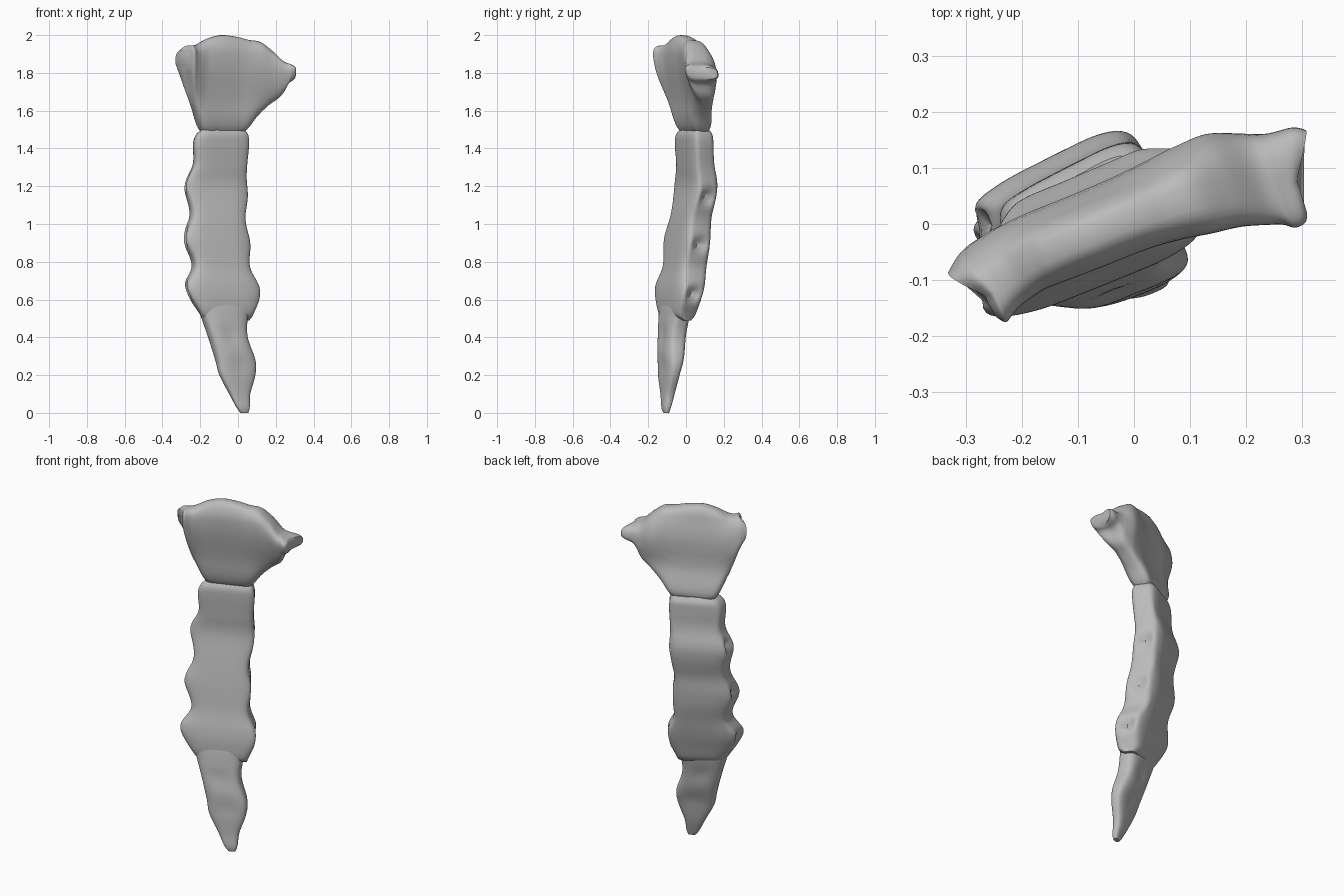
import bpy, bmesh, math

cube = bpy.data.objects.get("Cube")
if cube:
    bpy.data.objects.remove(cube, do_unlink=True)

TURN = math.radians(22)          # the flat plate is turned about the vertical
C, S = math.cos(TURN), math.sin(TURN)

bone = bpy.data.materials.new("bone_grey")
bone.use_nodes = True
tint = (0.5, 0.5, 0.5, 1)
bone.diffuse_color = tint
bone.node_tree.nodes["Principled BSDF"].inputs["Base Color"].default_value = tint


def to_world(u, v, z):
    return (u * C - v * S, u * S + v * C, z)


def bump(x, centre, width):
    return math.exp(-((x - centre) / width) ** 2)


def smooth_rows(rows, steps):
    """Catmull-Rom interpolation of the section rows."""
    out = []
    for i in range(len(rows) - 1):
        p = [rows[max(0, min(len(rows) - 1, i + k))] for k in (-1, 0, 1, 2)]
        for s in range(steps):
            t = s / steps
            out.append([b + t / 2 * (c - a + t * (2*a - 5*b + 4*c - d + t * (3*(b - c) + d - a)))
                        for a, b, c, d in zip(*p)])
    return out + [list(rows[-1])]


def loft(name, rows, place, steps=8, sides=48, power=3.5):
    """Skin superellipse sections; place() maps a unit section point to space."""
    bm = bmesh.new()
    rings = []
    for row in smooth_rows(rows, steps):
        ring = []
        for k in range(sides):
            a = math.tau * k / sides
            p, q = (math.copysign(abs(f) ** (2 / power), f) for f in (math.cos(a), math.sin(a)))
            ring.append(bm.verts.new(to_world(*place(row, p, q))))
        rings.append(ring)
    for lo, hi in zip(rings, rings[1:]):
        for k in range(sides):
            n = (k + 1) % sides
            bm.faces.new((lo[k], lo[n], hi[n], hi[k]))
    bm.faces.new(rings[0])
    bm.faces.new(rings[-1])
    bmesh.ops.recalc_face_normals(bm, faces=bm.faces)
    mesh = bpy.data.meshes.new(name)
    bm.to_mesh(mesh)
    bm.free()
    mesh.materials.append(bone)
    obj = bpy.data.objects.new(name, mesh)
    bpy.context.collection.objects.link(obj)
    bpy.ops.object.select_all(action='DESELECT')
    obj.select_set(True)
    bpy.context.view_layer.objects.active = obj
    bpy.ops.object.shade_smooth_by_angle(angle=math.radians(45))
    return obj


# Rib sockets along each edge: raised rim with a hollow in the middle
SOCKETS = {1: (1.14, 0.89, 0.63), -1: (1.22, 0.93, 0.65)}


def place_plate(row, p, q):
    z, x0, x1, v, t = row
    u0 = (x0 + (v + t) * S) / C - 0.022
    u1 = (x1 + (v - t) * S) / C + 0.02
    u = (u0 + u1) / 2 + p * (u1 - u0) / 2
    # front face is wider than the rear face
    u -= 0.014 * p * q
    side = 1 if p > 0 else -1
    edge = max(0, (abs(p) - 0.75) / 0.25)
    for h in SOCKETS[side]:
        u += side * edge * (0.018 * bump(z, h, 0.07) - 0.04 * bump(z, h, 0.04) * bump(q, 0.1, 0.45))
    # shallow cross hollows on the rear face between the sockets
    rear = max(0, q)
    dip = 0.008 * rear * (1 - edge) * sum(bump(z, h, 0.07) for h in (1.34, 1.03, 0.77))
    return u, v + q * t - dip + 0.012 * p * rear, z


# Long central plate: height, left limit, right limit, depth, half thickness
loft("body_plate", [
    (0.49, -0.17, 0.04, -0.01, 0.025),
    (0.52, -0.20, 0.065, -0.017, 0.058),
    (0.60, -0.25, 0.09, -0.008, 0.073),
    (0.68, -0.28, 0.09, 0.008, 0.08),
    (0.78, -0.25, 0.05, 0.033, 0.082),
    (0.92, -0.285, 0.04, 0.052, 0.08),
    (1.05, -0.26, 0.025, 0.072, 0.076),
    (1.20, -0.28, 0.03, 0.096, 0.071),
    (1.31, -0.24, 0.035, 0.086, 0.066),
    (1.42, -0.24, 0.045, 0.077, 0.064),
    (1.47, -0.225, 0.04, 0.075, 0.061),
    (1.50, -0.19, 0.02, 0.073, 0.045)], place_plate, power=4.5)


def place_tip(row, p, q):
    z, x0, x1, v, t = row
    u0, u1 = (x0 + (v + t) * S) / C - 0.01, (x1 + (v - t) * S) / C + 0.008
    u = (u0 + u1) / 2 + p * (u1 - u0) / 2
    # uneven hollows on both broad faces
    mid = 1 - abs(p)
    hollow = 0.012 * mid * (bump(z, 0.41, 0.06) + 0.5 * bump(z, 0.25, 0.05))
    return u, v + q * (t - hollow), z


# Tapering lower tip
loft("lower_tip", [
    (0.0, 0.02, 0.05, -0.11, 0.012),
    (0.03, -0.005, 0.06, -0.107, 0.02),
    (0.10, -0.045, 0.065, -0.094, 0.028),
    (0.20, -0.10, 0.095, -0.083, 0.038),
    (0.28, -0.125, 0.098, -0.070, 0.05),
    (0.40, -0.165, 0.06, -0.050, 0.06),
    (0.50, -0.20, 0.06, -0.033, 0.06),
    (0.60, -0.235, 0.08, -0.015, 0.058),
    (0.66, -0.22, 0.06, 0.015, 0.05)], place_tip, power=3)


def place_head(row, p, q):
    u, z0, z1, dv, t = row
    z = (z0 + z1) / 2 + p * (z1 - z0) / 2
    k = (z - 1.47) / 0.5
    lean = 0.07 * (1 - min(1, k * 1.1))
    # rear is scooped above the neck, the front only slightly
    waist = 1 - (0.4 if q > 0 else 0.17) * bump(z, 1.66, 0.1)
    flare = 0.012 * max(0, q) * bump(z, 1.48, 0.06)
    # the ends are longer at the rear and hollowed for the collar bones
    end = max(0, (abs(u) - 0.25) / 0.065)
    du = math.copysign(end, u) * (0.025 * q - 0.02 * (1 - abs(q)))
    return u + du, lean + dv * max(0, k) + q * t * waist + flare, z


# Broad upper head: position along width, bottom, top, depth shift, half thickness
loft("upper_head", [
    (-0.315, 1.82, 1.925, -0.02, 0.05),
    (-0.295, 1.76, 1.945, -0.02, 0.066),
    (-0.27, 1.68, 1.945, -0.012, 0.07),
    (-0.235, 1.60, 1.95, 0, 0.07),
    (-0.195, 1.51, 1.97, 0.008, 0.068),
    (-0.16, 1.48, 1.985, 0.01, 0.068),
    (-0.09, 1.475, 2.0, 0.01, 0.068),
    (0.0, 1.475, 1.99, 0.01, 0.07),
    (0.06, 1.49, 1.975, 0.008, 0.076),
    (0.12, 1.565, 1.965, 0.005, 0.084),
    (0.18, 1.625, 1.92, -0.005, 0.09),
    (0.235, 1.67, 1.865, -0.04, 0.09),
    (0.27, 1.735, 1.85, -0.065, 0.088),
    (0.305, 1.755, 1.84, -0.07, 0.084),
    (0.32, 1.765, 1.83, -0.07, 0.07)], place_head, power=3)
